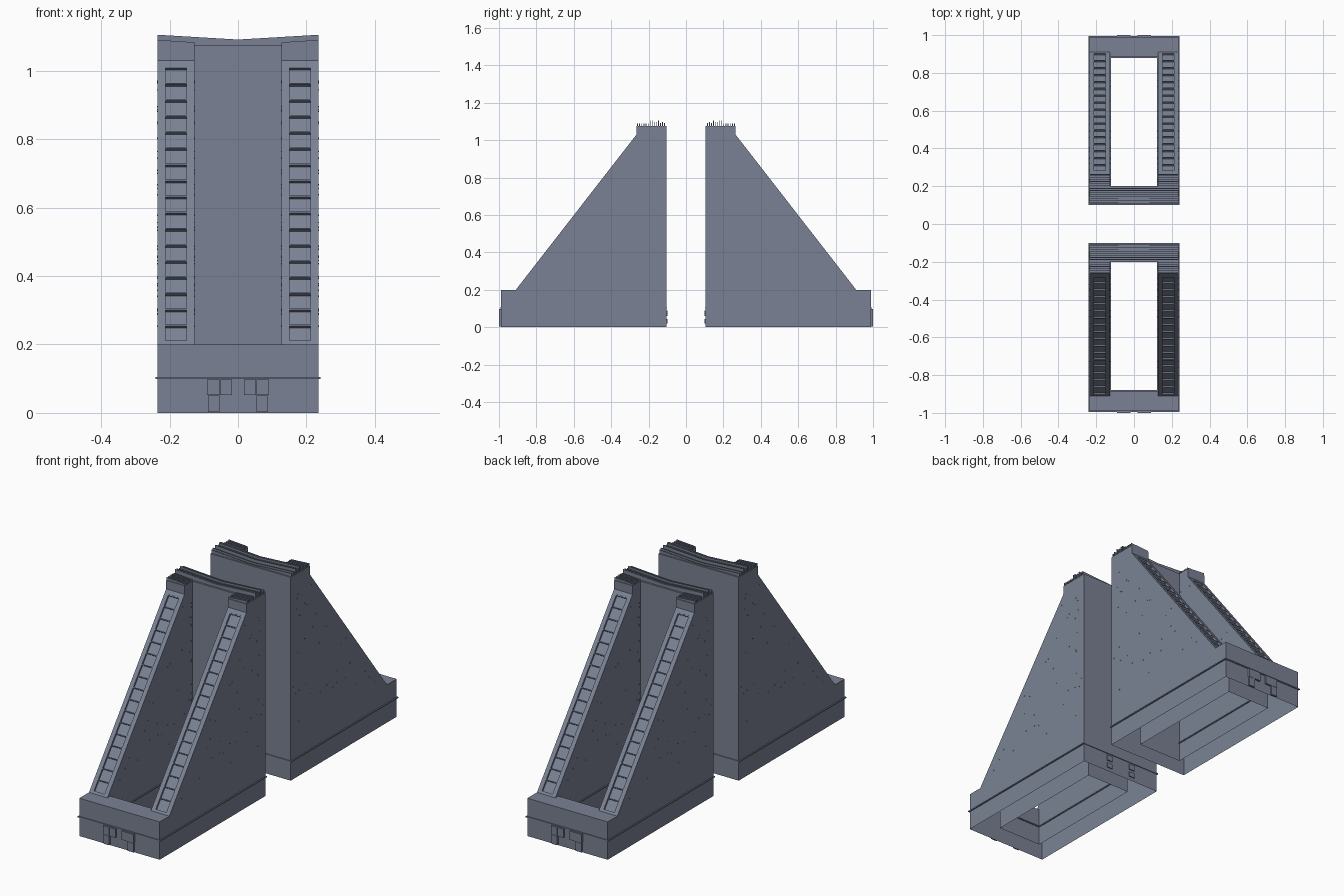
import bpy, bmesh, random
from mathutils import Vector

if "Cube" in bpy.data.objects:
    bpy.data.objects.remove(bpy.data.objects["Cube"])

random.seed(4)

stone = bpy.data.materials.new("slate_stone")
stone.diffuse_color = (0.195, 0.222, 0.292, 1)
stone.use_nodes = True
stone.node_tree.nodes["Principled BSDF"].inputs["Base Color"].default_value = stone.diffuse_color


def finish(name, bm, mirror_x=True, fix_normals=True):
    """Turn a bmesh into an object mirrored to the other pillar / other half."""
    if fix_normals:
        bmesh.ops.recalc_face_normals(bm, faces=bm.faces)
    me = bpy.data.meshes.new(name)
    bm.to_mesh(me)
    bm.free()
    me.materials.append(stone)
    ob = bpy.data.objects.new(name, me)
    bpy.context.collection.objects.link(ob)
    mod = ob.modifiers.new("mirror", 'MIRROR')
    mod.use_axis = (mirror_x, True, False)
    mod.use_mirror_merge = False
    return ob


def box(bm, x0, x1, y0, y1, z0, z1):
    vs = bmesh.ops.create_cube(bm, size=1)['verts']
    for v in vs:
        v.co = Vector((x1 if v.co.x > 0 else x0,
                       y1 if v.co.y > 0 else y0,
                       z1 if v.co.z > 0 else z0))


def prism(bm, pts, to3d, a, b):
    """Extrude a 2D outline between positions a and b."""
    lo = [bm.verts.new(to3d(p, a)) for p in pts]
    hi = [bm.verts.new(to3d(p, b)) for p in pts]
    bm.faces.new(lo)
    bm.faces.new(hi)
    n = len(pts)
    for i in range(n):
        j = (i + 1) % n
        bm.faces.new((lo[i], lo[j], hi[j], hi[i]))


def along_x(p, x):
    return (x, p[0], p[1])


def along_y(p, y):
    return (p[0], y, p[1])


W, IN = 0.235, 0.127            # outer and inner half widths
BACK, FRONT = -0.105, -0.99     # y limits of the front half
FOOT, HEAD = Vector((-0.91, 0.2)), Vector((-0.265, 1.03))
SLOPE = (HEAD - FOOT).normalized()
NORMAL = Vector((-SLOPE.y, SLOPE.x))


def on_slope(z, out=0.0):
    return FOOT + (HEAD - FOOT) * ((z - 0.2) / 0.83) + NORMAL * out


# Rectangular base ring: a hollow shell, open underneath
bm = bmesh.new()
loops = []
for w, y0, y1, z in ((W, FRONT, BACK, 0), (W, FRONT, BACK, 0.2),
                     (IN, -0.885, -0.2, 0.2), (IN, -0.885, -0.2, 0)):
    loops.append([bm.verts.new((x, y, z)) for x, y in
                  ((-w, y0), (w, y0), (w, y1), (-w, y1))])
for a, b in zip(loops, loops[1:]):
    for i in range(4):
        j = (i + 1) % 4
        bm.faces.new((a[i], a[j], b[j], b[i]))
finish("base_ring", bm, False, False)

# Upright wall joining the two buttresses
bm = bmesh.new()
box(bm, -IN, IN, -0.2, BACK, 0.2, 1.075)
finish("upright_wall", bm, False)

# Sloped buttresses, with a recessed channel down the middle of each slope
tail = [(-0.265, 1.075), (BACK, 1.075), (BACK, 0.2)]
plain = [FOOT, HEAD] + tail
notched = [FOOT, on_slope(0.207), on_slope(0.207, -0.01),
           on_slope(1.012, -0.01), on_slope(1.012), HEAD] + tail
bm = bmesh.new()
prism(bm, plain, along_x, IN, 0.15)
prism(bm, notched, along_x, 0.15, 0.212)
prism(bm, plain, along_x, 0.212, W)
finish("buttress", bm)

# Ladder rungs inside the channel
bm = bmesh.new()
for i in range(18):
    z = 0.207 + i * 0.0471
    prism(bm, [on_slope(z, -0.011), on_slope(z, 0),
               on_slope(z + 0.004, 0), on_slope(z + 0.004, -0.011)],
          along_x, 0.15, 0.212)
finish("ladder_rungs", bm)

# Thin trim around the outside and inside of the base
bm = bmesh.new()
box(bm, W, W + 0.006, FRONT - 0.005, BACK + 0.004, 0.099, 0.105)
box(bm, IN - 0.005, IN, -0.885, -0.2, 0.099, 0.105)
box(bm, 0, W, FRONT - 0.005, FRONT, 0.099, 0.105)
box(bm, 0, W, BACK, BACK + 0.004, 0.099, 0.105)
box(bm, 0, IN, -0.885, -0.88, 0.099, 0.105)
finish("base_trim", bm)

# Small panels on the end faces of the base
bm = bmesh.new()
for x0, x1, z0, z1 in ((0.018, 0.053, 0.052, 0.098), (0.054, 0.09, 0.052, 0.098),
                       (0.054, 0.088, 0.003, 0.051)):
    box(bm, x0, x1, FRONT - 0.01, FRONT, z0, z1)
finish("end_panels", bm)
bm = bmesh.new()
box(bm, 0.055, 0.088, BACK, BACK + 0.005, 0.02, 0.045)
box(bm, 0.055, 0.088, BACK, BACK + 0.005, 0.06, 0.09)
finish("inner_panels", bm)

# Thin sagging slats across the top of the wall
bm = bmesh.new()
for i in range(8):
    y = -0.115 - i * 0.0105
    h = 1.105 if i > 5 else random.choice((1.092, 1.098, 1.105))
    prism(bm, [(-W, 1.074), (W, 1.074), (W, h), (0, h - 0.014), (-W, h)],
          along_y, y - 0.002, y + 0.002)
finish("top_slats", bm, False)

# Short slats over the buttress heads
bm = bmesh.new()
for i in range(6):
    y = -0.202 - i * 0.0115
    prism(bm, [(IN, 1.074), (W, 1.074), (W, 1.09), (IN, 1.083)],
          along_y, y - 0.002, y + 0.002)
finish("head_slats", bm)

# Tiny studs scattered over the flanks
bm = bmesh.new()
for i in range(40):
    z = random.uniform(0.22, 1.0)
    y = random.uniform(on_slope(z).x + 0.03, BACK - 0.02)
    box(bm, W, W + 0.002, y - 0.002, y + 0.002, z - 0.002, z + 0.002)
    y = min(y, -0.21)
    box(bm, IN - 0.002, IN, y - 0.002, y + 0.002, z - 0.002, z + 0.002)
finish("flank_studs", bm)
